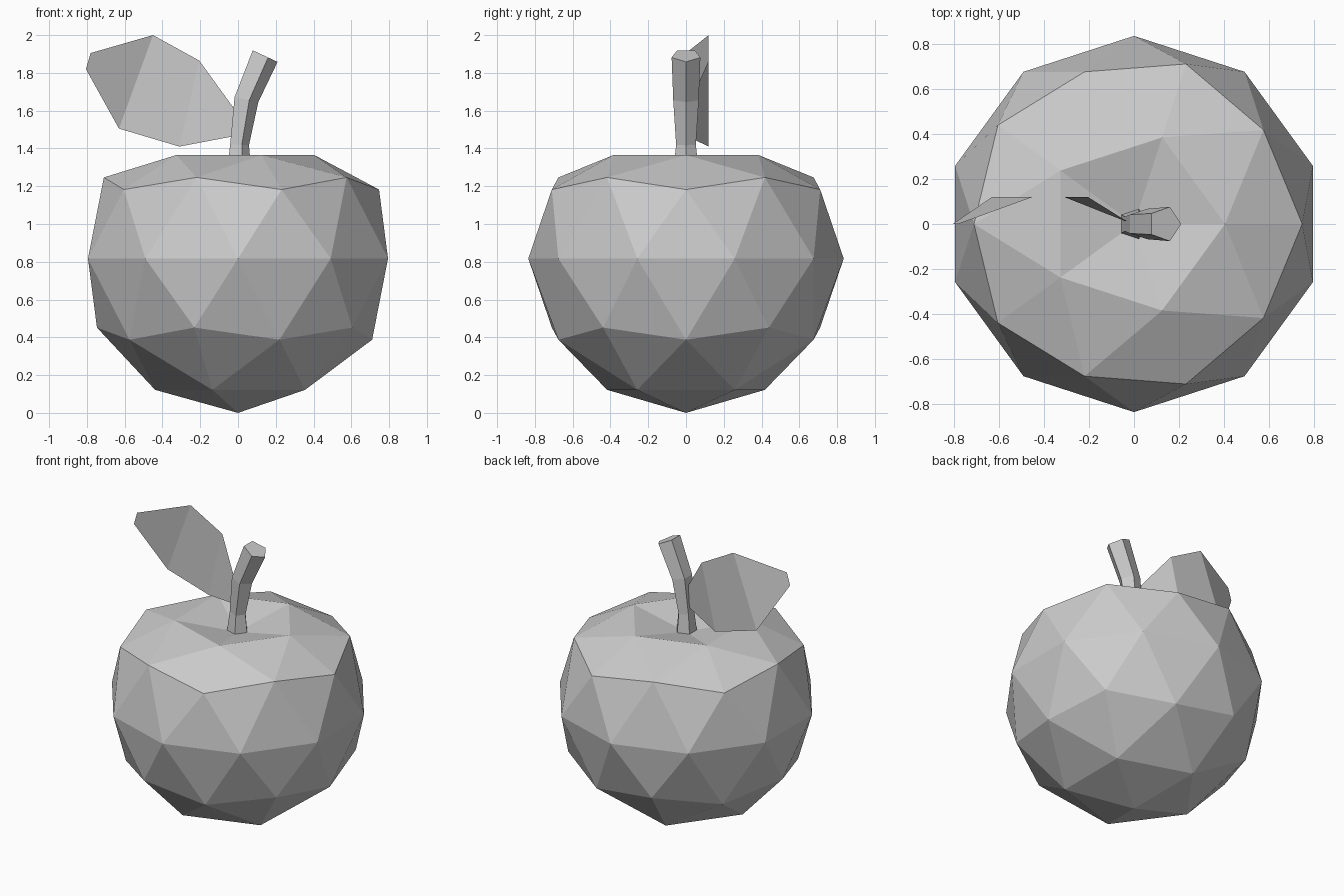
import bpy, bmesh, math
from mathutils import Vector, Matrix

cube = bpy.data.objects.get("Cube")
if cube:
    bpy.data.objects.remove(cube, do_unlink=True)

grey = bpy.data.materials.new("plain grey")
grey.use_nodes = True
COLOUR = (0.6, 0.6, 0.6, 1)
grey.diffuse_color = COLOUR
grey.node_tree.nodes["Principled BSDF"].inputs["Base Color"].default_value = COLOUR


def finish(bm, name):
    mesh = bpy.data.meshes.new(name)
    bm.to_mesh(mesh)
    bm.free()
    mesh.materials.append(grey)
    obj = bpy.data.objects.new(name, mesh)
    bpy.context.collection.objects.link(obj)
    return obj


# Fruit body: faceted ball with the crown flattened and the pole pushed in
bm = bmesh.new()
bmesh.ops.create_icosphere(bm, subdivisions=2, radius=1)
for v in bm.verts:
    pole, crown = v.co.z > 0.95, v.co.z > 0.7
    v.co = Vector((v.co.x * 0.835, v.co.y * 0.835, 0.817 + v.co.z * 0.817))
    if pole:
        v.co.z = 1.28
    elif crown:
        v.co.x *= 0.92
        v.co.y *= 0.92
        v.co.z = 1.365
finish(bm, "fruit_body")

# Stem: five-sided rings along a bent path (x, z, radius, tilt in degrees)
SIDES = 5
path = [(0, 1.27, 0.072, 0), (0.003, 1.42, 0.055, 4),
        (0.038, 1.66, 0.071, 12), (0.137, 1.892, 0.08, 25)]
bm = bmesh.new()
rings = []
for x, z, radius, tilt in path:
    turn = Matrix.Rotation(math.radians(tilt), 3, "Y")
    ring = []
    for i in range(SIDES):
        a = math.tau * i / SIDES
        point = Vector((math.cos(a), math.sin(a), 0)) * radius
        ring.append(bm.verts.new(Vector((x, 0, z)) + turn @ point))
    rings.append(ring)
for low, high in zip(rings, rings[1:]):
    for i in range(SIDES):
        j = (i + 1) % SIDES
        bm.faces.new((low[i], low[j], high[j], high[i]))
bm.faces.new(rings[-1])
bm.faces.new(rings[0][::-1])
finish(bm, "stem")

# Leaf: a folded sheet, each crease given as (upper x, z), (lower x, z), depth y
creases = [((-0.78, 1.905), (-0.805, 1.82), 0.0),
           ((-0.45, 2.0), (-0.63, 1.505), 0.12),
           ((-0.205, 1.865), (-0.31, 1.41), 0.12),
           ((-0.02, 1.61), (-0.02, 1.465), 0.005)]
bm = bmesh.new()
pairs = [[bm.verts.new((x, y, z)) for x, z in (up, low)] for up, low, y in creases]
for (up_a, low_a), (up_b, low_b) in zip(pairs, pairs[1:]):
    bm.faces.new((up_a, low_a, low_b, up_b))
finish(bm, "leaf")
